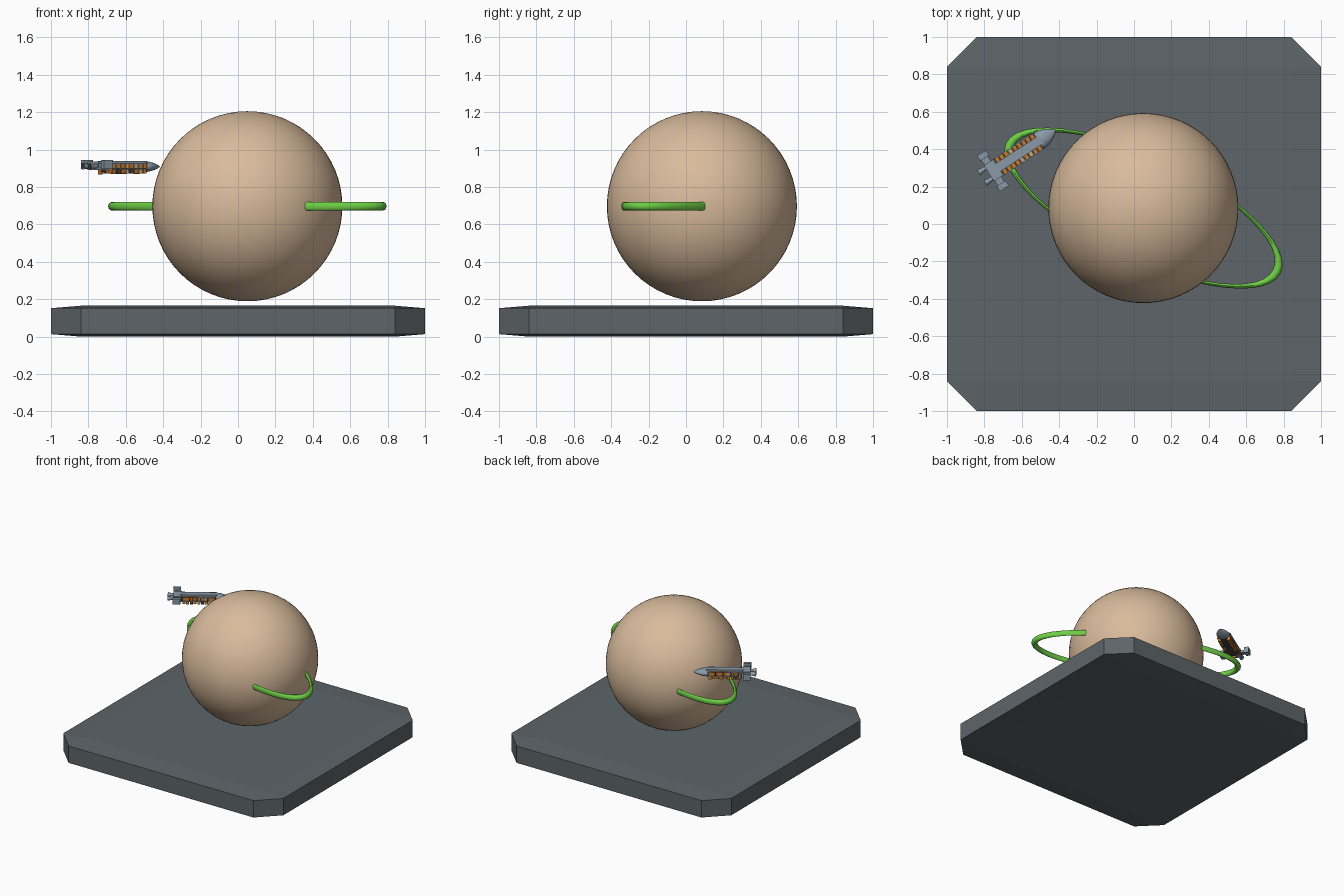
import bpy, bmesh, math, random
from mathutils import Matrix, Vector

random.seed(4)
if "Cube" in bpy.data.objects:
    bpy.data.objects.remove(bpy.data.objects["Cube"])


def material(name, r, g, b):
    lin = [((c / 255 + 0.055) / 1.055) ** 2.4 for c in (r, g, b)] + [1.0]
    m = bpy.data.materials.new(name)
    m.use_nodes = True
    m.diffuse_color = lin
    m.node_tree.nodes["Principled BSDF"].inputs["Base Color"].default_value = lin
    return m


SLATE = material("slate", 93, 101, 105)
SAND = material("sand", 217, 187, 156)
GREEN = material("green", 110, 206, 70)
STEEL = material("steel", 138, 154, 168)
DARK = material("dark metal", 58, 64, 70)
ORANGE = material("orange", 204, 122, 42)
TAN = material("tan", 205, 165, 120)

# Ship frame: +x is the heading, z is up
SHIP = Matrix.Translation((-0.6, 0.385, 0.905)) @ Matrix.Rotation(math.radians(33), 4, "Z")


def finish(name, bm, mat, matrix, smooth=False):
    mesh = bpy.data.meshes.new(name)
    bmesh.ops.recalc_face_normals(bm, faces=bm.faces)
    bm.to_mesh(mesh)
    bm.free()
    mesh.materials.append(mat)
    ob = bpy.data.objects.new(name, mesh)
    bpy.context.collection.objects.link(ob)
    ob.matrix_world = matrix
    if smooth:
        bpy.ops.object.select_all(action="DESELECT")
        ob.select_set(True)
        bpy.context.view_layer.objects.active = ob
        bpy.ops.object.shade_smooth_by_angle(angle=math.radians(40))
    return ob


def add_box(bm, x0, x1, y, width, z0, z1):
    mat = (Matrix.Translation(((x0 + x1) / 2, y, (z0 + z1) / 2))
           @ Matrix.Diagonal((x1 - x0, width, z1 - z0, 1)))
    bmesh.ops.create_cube(bm, size=1, matrix=mat)


def boxes(name, mat, specs):
    bm = bmesh.new()
    for spec in specs:
        add_box(bm, *spec)
    return finish(name, bm, mat, SHIP)


def lathe_x(name, mat, profile, y, z, sy=1, sz=1, sides=16):
    """Closed surface of (x, radius) rings around the x axis."""
    bm = bmesh.new()
    rings = []
    for x, r in profile:
        angles = [2 * math.pi * i / sides for i in range(sides)]
        rings.append([bm.verts.new((x, y + r * sy * math.cos(a), z + r * sz * math.sin(a)))
                      for a in angles])
    for a, b in zip(rings, rings[1:]):
        for i in range(sides):
            j = (i + 1) % sides
            bm.faces.new((a[i], a[j], b[j], b[i]))
    bm.faces.new(rings[0])
    bm.faces.new(rings[-1])
    return finish(name, bm, mat, SHIP, True)


# Base: a chamfered cube squashed flat
bm = bmesh.new()
bmesh.ops.create_cube(bm, size=2)
bmesh.ops.bevel(bm, geom=bm.edges[:], offset=0.16, segments=1, affect="EDGES")
bmesh.ops.transform(bm, verts=bm.verts, matrix=Matrix.Diagonal((1, 1, 0.0825, 1)))
finish("base_slab", bm, SLATE, Matrix.Translation((0, 0, 0.0825)))

# Planet
CENTER = Matrix.Translation((0.05, 0.085, 0.697))
bm = bmesh.new()
bmesh.ops.create_uvsphere(bm, u_segments=64, v_segments=32, radius=0.508)
finish("planet", bm, SAND, CENTER, True)

# Orbit ring: a torus stretched into an ellipse
bm = bmesh.new()
major, minor, n, k = 0.972, 0.028, 48, 12
loops = []
for i in range(n):
    a = 2 * math.pi * i / n
    loop = []
    for j in range(k):
        t = 2 * math.pi * j / k
        r = major + minor * math.cos(t)
        loop.append(bm.verts.new((0.813 * r * math.cos(a), 0.281 * r * math.sin(a),
                                  0.023 * math.sin(t))))
    loops.append(loop)
for i in range(n):
    a, b = loops[i], loops[(i + 1) % n]
    for j in range(k):
        bm.faces.new((a[j], b[j], b[(j + 1) % k], a[(j + 1) % k]))
finish("orbit_ring", bm, GREEN, CENTER @ Matrix.Rotation(math.radians(-25.3), 4, "Z"), True)

# Ship hull
boxes("ship_core", DARK, [(-0.16, 0.112, 0, 0.05, -0.024, 0.018)])
boxes("ship_spine", STEEL, [(-0.16, 0.12, 0, 0.05, 0.016, 0.034)])
lathe_x("ship_nose", STEEL,
        [(0.105, 0.9), (0.112, 1), (0.14, 0.95), (0.17, 0.72), (0.195, 0.42), (0.213, 0.12)],
        0, 0.004, 0.05, 0.029)

# Cargo containers in two rows on each side
COLS = 9
PITCH = 0.25 / COLS
cargo = {"orange": [], "tan": [], "dark": []}
for side in (-1, 1):
    for col in range(COLS):
        x = -0.145 + col * PITCH
        for row, (z0, z1) in enumerate(((-0.006, 0.019), (-0.036, -0.010))):
            kind = random.choices(("orange", "tan", "dark"), (7, 2, 1))[0]
            drop = random.choice((0, 0.004)) if row else 0
            cargo[kind].append((x + 0.003, x + PITCH - 0.003, side * 0.036, 0.024, z0 + drop, z1))
boxes("cargo_orange", ORANGE, cargo["orange"])
boxes("cargo_tan", TAN, cargo["tan"])
boxes("cargo_dark", DARK, cargo["dark"])

# Frame around the cargo
frame = []
for col in range(COLS + 1):
    x = -0.145 + col * PITCH
    frame.append((x - 0.0015, x + 0.0015, 0, 0.1, -0.011, 0.022))
for side in (-1, 1):
    for z in (-0.01, 0.021):
        frame.append((-0.15, 0.11, side * 0.049, 0.004, z - 0.002, z + 0.002))
boxes("cargo_frame", STEEL, frame)

# Tail block, cross wing, wing pods and engines
boxes("tail_block", STEEL, [(-0.21, -0.15, 0, 0.1, -0.014, 0.03)])
boxes("tail_wing", STEEL, [(-0.205, -0.165, 0, 0.2, 0.002, 0.02)])
for side, word in ((-1, "right"), (1, "left")):
    boxes("wing_pod_" + word, STEEL, [(-0.212, -0.156, side * 0.097, 0.032, -0.008, 0.038)])
    lathe_x("engine_" + word, STEEL,
            [(-0.2, 0.012), (-0.225, 0.012), (-0.235, 0.014), (-0.252, 0.018)],
            side * 0.033, 0.006)
    lathe_x("engine_mouth_" + word, DARK, [(-0.25, 0.014), (-0.2535, 0.014)], side * 0.033, 0.006)
boxes("tail_strut", ORANGE, [(-0.168, -0.158, 0, 0.03, -0.038, -0.012)])
